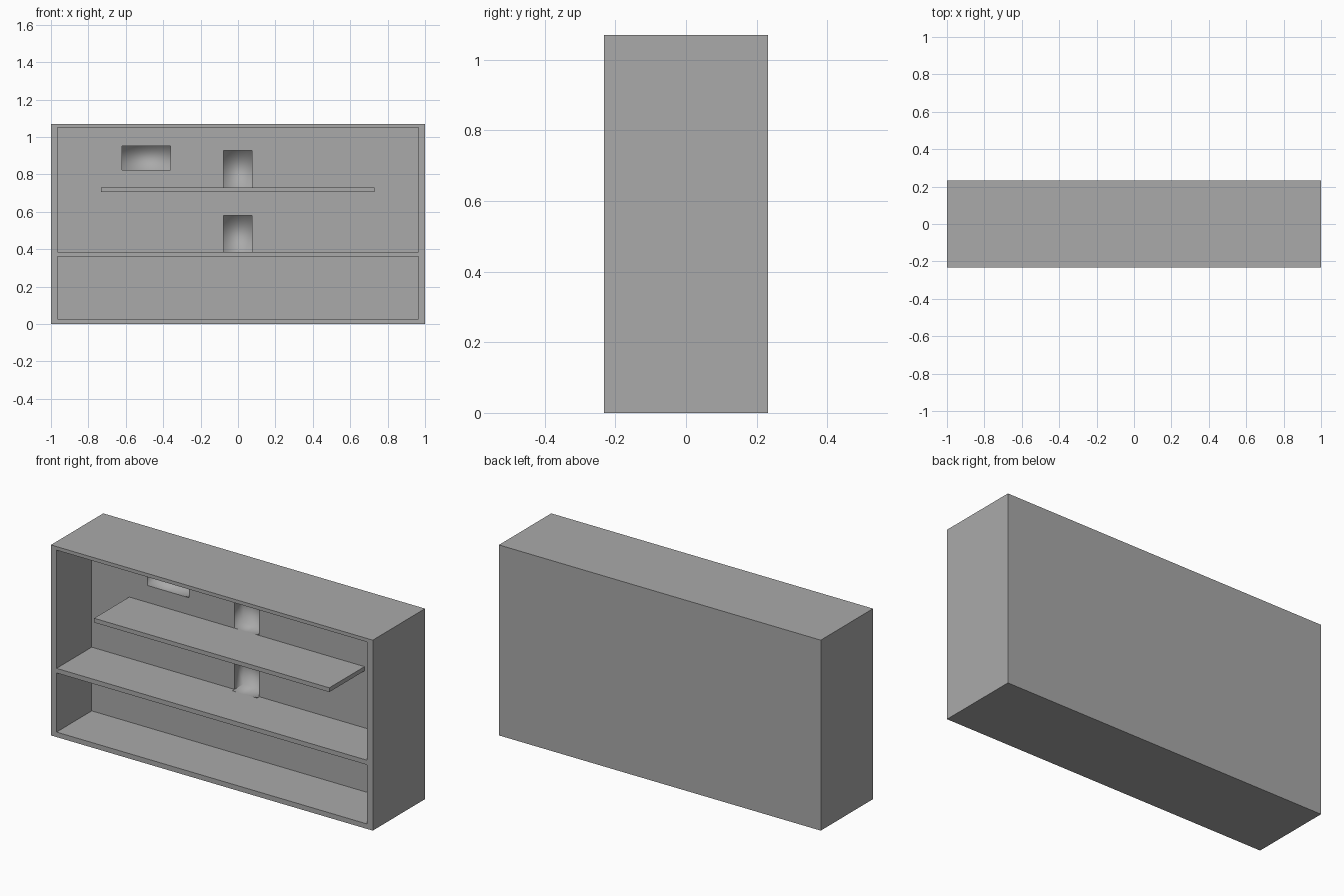
import bpy
import bmesh
from mathutils import Matrix, Vector

default = bpy.data.objects.get("Cube")
if default:
    bpy.data.objects.remove(default, do_unlink=True)

FRONT, BACK = -0.232, 0.232
INNER = 0.08          # back wall of the open compartments
RECESS = 0.16         # far end of the niches in the back wall

grey = bpy.data.materials.new("plain_grey")
grey.use_nodes = True
grey.diffuse_color = (0.4, 0.4, 0.4, 1)
grey.node_tree.nodes["Principled BSDF"].inputs["Base Color"].default_value = grey.diffuse_color


def box(name, x, y, z):
    """Box spanning the given (low, high) ranges."""
    low, high = (Vector(p) for p in zip(x, y, z))
    bm = bmesh.new()
    place = Matrix.Translation((low + high) / 2) @ Matrix.Diagonal((*(high - low), 1))
    bmesh.ops.create_cube(bm, size=1, matrix=place)
    mesh = bpy.data.meshes.new(name)
    bm.to_mesh(mesh)
    bm.free()
    mesh.materials.append(grey)
    obj = bpy.data.objects.new(name, mesh)
    bpy.context.collection.objects.link(obj)
    return obj


# Cabinet with two open compartments, then niches in the upper back wall
cabinet = box("cabinet", (-1, 1), (FRONT, BACK), (0, 1.07))
open_front = (FRONT - 0.1, INNER)
niche = (INNER - 0.02, RECESS)
cutters = [
    box("lower_compartment_cutter", (-0.965, 0.965), open_front, (0.028, 0.36)),
    box("upper_compartment_cutter", (-0.965, 0.965), open_front, (0.386, 1.05)),
    box("window_niche_cutter", (-0.62, -0.36), niche, (0.825, 0.953)),
    box("lower_door_niche_cutter", (-0.078, 0.076), niche, (0.386, 0.58)),
    box("upper_door_niche_cutter", (-0.078, 0.076), niche, (0.73, 0.927)),
]
for cutter in cutters:
    mod = cabinet.modifiers.new(cutter.name, "BOOLEAN")
    mod.operation = "DIFFERENCE"
    mod.solver = "EXACT"
    mod.object = cutter

# Bake the cuts and drop the cutters
depsgraph = bpy.context.evaluated_depsgraph_get()
cut_mesh = bpy.data.meshes.new_from_object(cabinet.evaluated_get(depsgraph))
cabinet.modifiers.clear()
cabinet.data = cut_mesh
for cutter in cutters:
    bpy.data.objects.remove(cutter, do_unlink=True)

# Niche insides are smooth shaded, everything else is flat
for face in cut_mesh.polygons:
    face.use_smooth = INNER + 0.01 < face.center.y < RECESS + 0.01

# Floating shelf across the upper compartment
box("shelf", (-0.732, 0.73), (FRONT, INNER), (0.706, 0.73))
